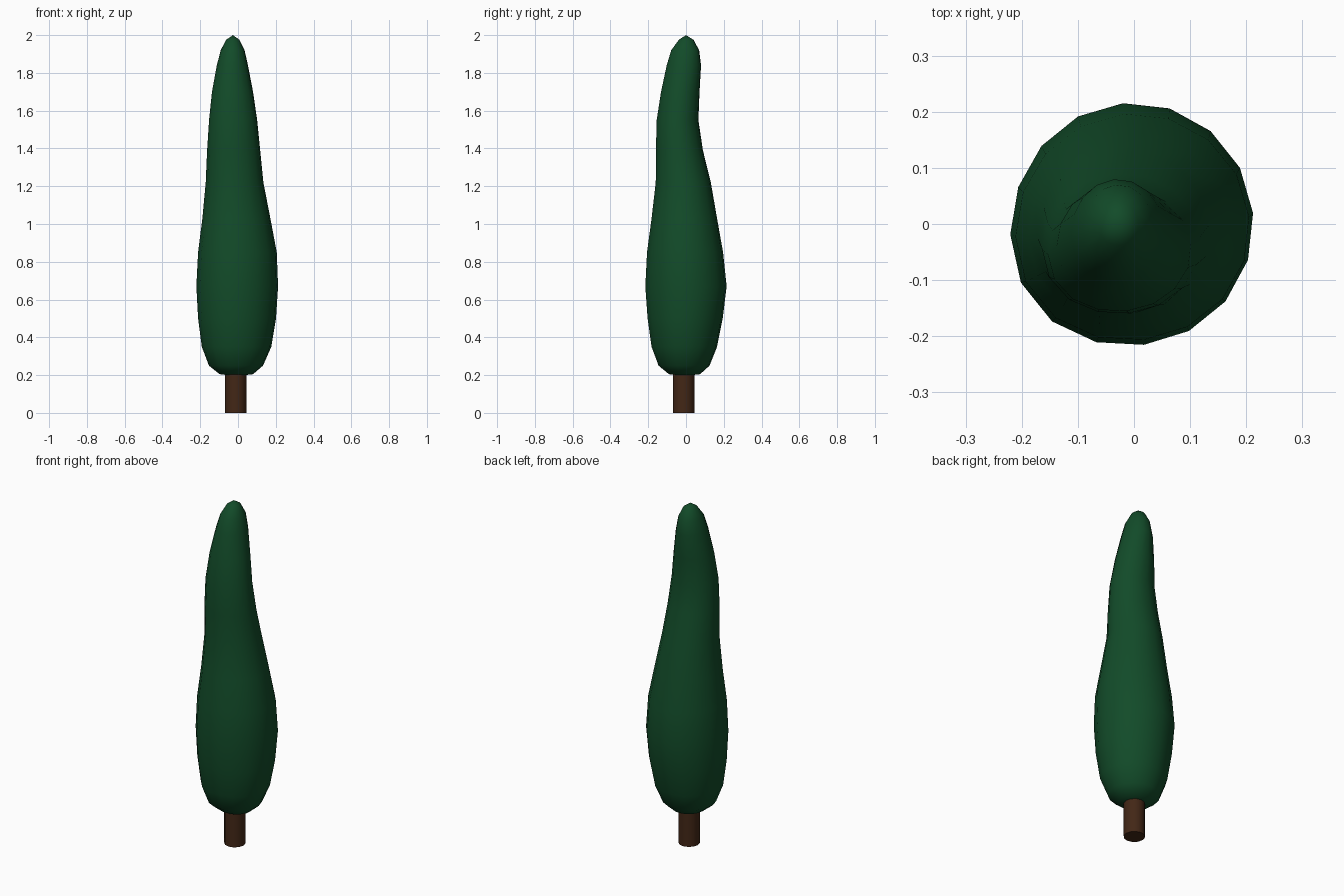
import bpy, bmesh, math

if "Cube" in bpy.data.objects:
    bpy.data.objects.remove(bpy.data.objects["Cube"])

def material(name, rgb):
    m = bpy.data.materials.new(name)
    m.diffuse_color = (*rgb, 1)
    m.use_nodes = True
    m.node_tree.nodes["Principled BSDF"].inputs["Base Color"].default_value = m.diffuse_color
    return m

def loft(name, rings, sides, mat, start=0.0, bulge=0.0, tip=None, base=None):
    """Skin oval rings (z, xmin, xmax, ymin, ymax), closing the ends."""
    bm = bmesh.new()
    loops = []
    for z, x0, x1, y0, y1 in rings:
        loop = []
        for i in range(sides):
            a = start + 2 * math.pi * i / sides
            k = 1 + bulge * max(0, math.cos(a - math.radians(218))) ** 4
            loop.append(bm.verts.new(((x0 + x1) / 2 + k * (x1 - x0) / 2 * math.cos(a),
                                      (y0 + y1) / 2 + k * (y1 - y0) / 2 * math.sin(a), z)))
        loops.append(loop)
    for lo, hi in zip(loops, loops[1:]):
        for i in range(sides):
            j = (i + 1) % sides
            bm.faces.new((lo[i], lo[j], hi[j], hi[i]))
    for loop, point in ((loops[0], base), (loops[-1], tip)):
        if point:
            v = bm.verts.new(point)
            for i in range(sides):
                bm.faces.new((loop[i], loop[(i + 1) % sides], v))
        else:
            bm.faces.new(loop)
    bmesh.ops.recalc_face_normals(bm, faces=bm.faces)
    me = bpy.data.meshes.new(name)
    bm.to_mesh(me)
    bm.free()
    me.materials.append(mat)
    ob = bpy.data.objects.new(name, me)
    bpy.context.collection.objects.link(ob)
    bpy.context.view_layer.objects.active = ob
    ob.select_set(True)
    bpy.ops.object.shade_smooth_by_angle(angle=math.radians(60))
    ob.select_set(False)
    return ob

green = material("dark green", (0.006, 0.07, 0.022))
brown = material("bark brown", (0.055, 0.02, 0.008))

# Foliage: tall leaning column, widest low down, rounded at both ends
foliage = [
    (0.205, -0.095, 0.080, -0.090, 0.075),
    (0.25, -0.150, 0.133, -0.145, 0.125),
    (0.35, -0.187, 0.177, -0.182, 0.165),
    (0.50, -0.206, 0.202, -0.203, 0.195),
    (0.67, -0.215, 0.213, -0.215, 0.216),
    (0.85, -0.206, 0.206, -0.206, 0.197),
    (1.03, -0.184, 0.172, -0.182, 0.165),
    (1.22, -0.167, 0.135, -0.160, 0.132),
    (1.39, -0.160, 0.118, -0.159, 0.090),
    (1.55, -0.150, 0.102, -0.155, 0.066),
    (1.70, -0.135, 0.080, -0.132, 0.072),
    (1.84, -0.110, 0.053, -0.102, 0.080),
    (1.92, -0.090, 0.035, -0.078, 0.070),
    (1.975, -0.062, 0.008, -0.038, 0.040),
]
loft("foliage", foliage, 16, green, math.radians(5), 0.06,
     tip=(-0.027, 0.0, 2.0), base=(-0.01, -0.01, 0.195))

# Trunk: short round post reaching into the foliage
trunk = [(z, -0.069, 0.045, -0.069, 0.045) for z in (0, 0.3)]
loft("trunk", trunk, 12, brown)
